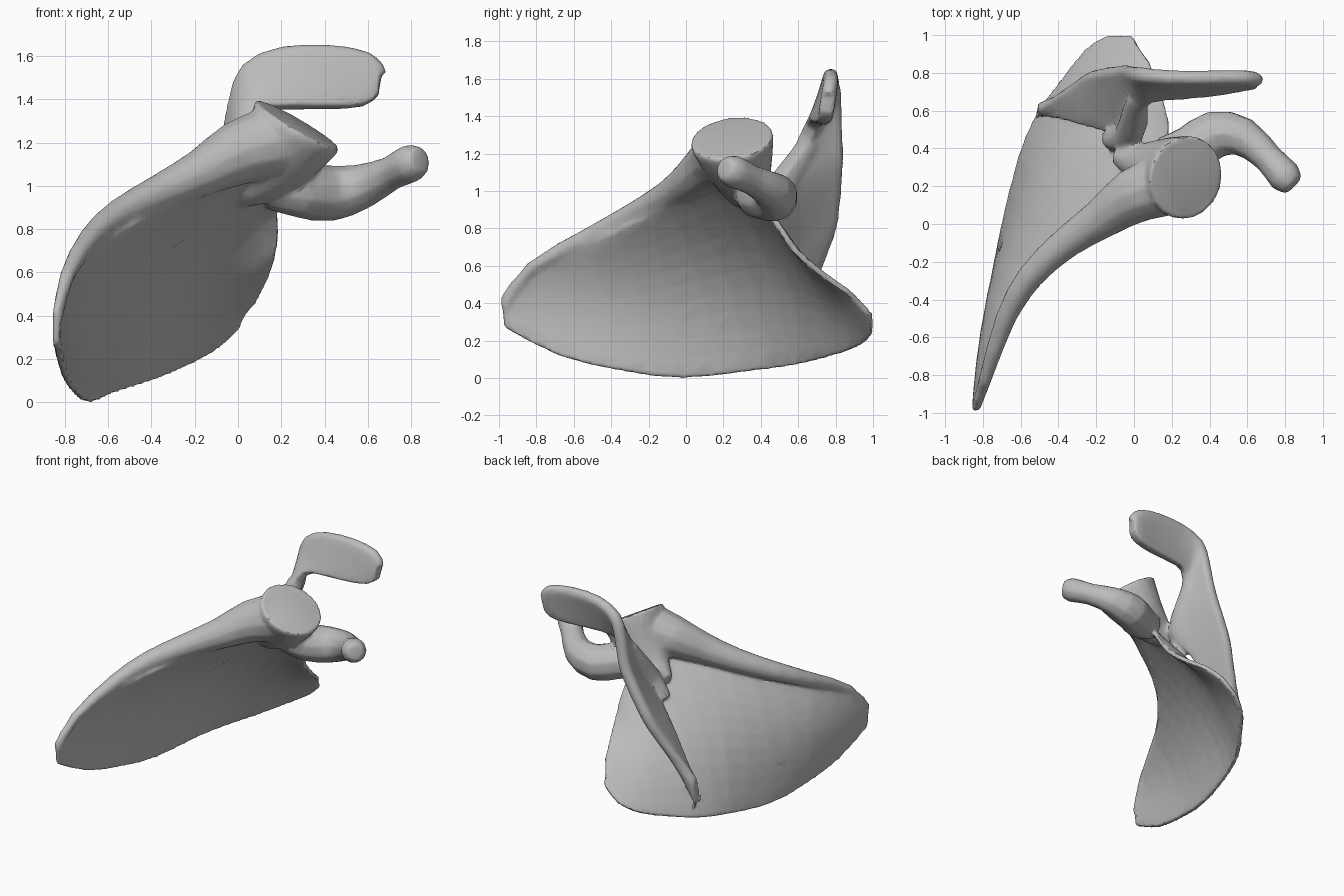
import bpy, bmesh, math
from mathutils import Vector as V

cube = bpy.data.objects.get("Cube")
if cube:
    bpy.data.objects.remove(cube)

bone = bpy.data.materials.new("bone grey")
bone.use_nodes = True
bone.diffuse_color = (0.5, 0.5, 0.5, 1)
bone.node_tree.nodes["Principled BSDF"].inputs["Base Color"].default_value = (0.5, 0.5, 0.5, 1)
parts = []


def spline(pts, steps):
    """Catmull-Rom resampling of vectors of any length."""
    pts = [V(p) for p in pts]
    out = []
    for i in range(len(pts) - 1):
        a, b, c, d = pts[max(i - 1, 0)], pts[i], pts[i + 1], pts[min(i + 2, len(pts) - 1)]
        for k in range(steps):
            t = k / steps
            out.append(b + (c - a) * (t / 2) + (a * 2 - b * 5 + c * 4 - d) * (t * t / 2)
                       + (b * 3 - a - c * 3 + d) * (t ** 3 / 2))
    return out + [pts[-1]]


def add_object(name, bm):
    bmesh.ops.recalc_face_normals(bm, faces=bm.faces)
    me = bpy.data.meshes.new(name)
    bm.to_mesh(me)
    bm.free()
    me.materials.append(bone)
    ob = bpy.data.objects.new(name, me)
    bpy.context.collection.objects.link(ob)
    parts.append(ob)
    return ob


def bridge(bm, rows, closed):
    n = len(rows[0])
    for r, s in zip(rows, rows[1:]):
        for j in range(n if closed else n - 1):
            k = (j + 1) % n
            bm.faces.new((r[j], r[k], s[k], s[j]))


def plate(name, low, high, bulge, direction, thickness, cols=10, steps=2):
    """Curved sheet between two edge curves, bowed along a direction."""
    bm = bmesh.new()
    rows = []
    bows = spline([(b, 0) for b in bulge], steps)
    for a, b, bow in zip(spline(low, steps), spline(high, steps), bows):
        rows.append([bm.verts.new(a.lerp(b, j / cols)
                     + V(direction) * bow[0] * math.sin(math.pi * j / cols))
                     for j in range(cols + 1)])
    bridge(bm, rows, False)
    mod = add_object(name, bm).modifiers.new("thickness", 'SOLIDIFY')
    mod.thickness = thickness
    mod.offset = 0


def tube(name, path, sides=12, steps=2, end_normal=None):
    """Round limb; each path entry is x, y, z, radius."""
    bm = bmesh.new()
    pts = spline(path, steps)
    rows = []
    for i, p in enumerate(pts):
        d = (pts[min(i + 1, len(pts) - 1)] - pts[max(i - 1, 0)]).xyz.normalized()
        if end_normal:
            d = d.lerp(V(end_normal).normalized(), i / (len(pts) - 1)).normalized()
        u = d.cross(V((0, 1, 0))).normalized()
        w = d.cross(u)
        rows.append([bm.verts.new(p.xyz + (u * math.cos(a) + w * math.sin(a)) * p[3])
                     for a in (math.tau * k / sides for k in range(sides))])
    bridge(bm, rows, True)
    bm.faces.new(rows[0])
    bm.faces.new(rows[-1])
    add_object(name, bm)


# Blade: medial border to lateral ridge and superior border
medial = [(-.84, -.97, .27), (-.80, -.68, .12), (-.75, -.35, .04), (-.69, -.02, 0),
          (-.60, .35, .04), (-.51, .57, .07), (-.39, .74, .11), (-.25, .92, .17),
          (-.12, .995, .24), (0, .985, .34)]
lateral = [(-.84, -.99, .43), (-.79, -.85, .6), (-.66, -.53, .72), (-.4, -.2, .88),
           (-.15, .01, .99), (.1, .27, 1.02), (.18, .45, .88), (.18, .56, .71),
           (.14, .7, .58), (.08, .86, .47)]
plate("blade", medial, lateral, (0, .03, .06, .09, .1, .1, .08, .05, .03, .01),
      (-.8, .3, .5), .035)

# Thick rounded ridge along the lateral border
tube("lateral_ridge", [(-.835, -.97, .38, .025), (-.79, -.83, .585, .035),
                       (-.68, -.5, .76, .055), (-.55, -.28, .87, .07), (-.36, -.1, .97, .085),
                       (-.17, .03, 1.06, .11), (0, .15, 1.15, .15), (.16, .21, 1.2, .17)])

# Neck ending in the flat socket
tube("neck_and_socket", [(-.1, .36, .93, .04), (.04, .32, 1.0, .11), (.17, .29, 1.11, .17),
                         (.26, .25, 1.25, .22), (.275, .247, 1.285, .222)],
     sides=20, end_normal=(.5, -.12, .86))

# Hooked process beside the socket
tube("hooked_process", [(.14, .36, .99, .1), (.29, .39, .98, .13), (.43, .475, .965, .13),
                        (.58, .46, 1.0, .105), (.71, .35, 1.06, .08), (.8, .25, 1.105, .09),
                        (.845, .205, 1.12, .06)], sides=10)

# Spine sheet rising off the blade and turning into the shoulder tip
base = [(-.52, .58, .16), (-.46, .58, .31), (-.35, .56, .49), (-.2, .52, .7), (-.03, .48, .9),
        (.04, .49, 1.05), (.05, .6, 1.22), (.1, .67, 1.34), (.22, .69, 1.36), (.42, .71, 1.36),
        (.58, .74, 1.37), (.65, .75, 1.42)]
crest = [(-.5, .6, .36), (-.36, .68, .56), (-.28, .73, .7), (-.21, .77, .84), (-.07, .795, 1.12),
         (-.03, .795, 1.25), (0, .79, 1.4), (.05, .785, 1.53), (.2, .775, 1.605),
         (.42, .775, 1.615), (.6, .775, 1.58), (.66, .76, 1.51)]
plate("spine_and_shoulder_tip", base, crest, (0, .01, .03, .04, .04, .04, .02, 0, 0, 0, 0, 0),
      (.1, -.6, -.2), .08, cols=6)

# Rounded lip along the crest
tube("crest_lip", [p + (r,) for p, r in zip(crest, (.02, .035, .04, .045, .045, .045, .045,
                                                   .045, .04, .04, .04, .035))], sides=8)

# Buttress blending the spine into the neck
tube("spine_buttress", [(-.13, .45, .82, .06), (-.03, .47, .96, .08), (0, .58, 1.13, .07),
                        (.02, .67, 1.27, .055)], sides=10)

# Fuse the parts into one smooth bone
bpy.ops.object.select_all(action='DESELECT')
for ob in parts:
    ob.select_set(True)
bpy.context.view_layer.objects.active = parts[0]
bpy.ops.object.convert(target='MESH')
bpy.ops.object.join()
shoulder_blade = bpy.context.object
shoulder_blade.name = "shoulder_blade"
remesh = shoulder_blade.modifiers.new("fuse", 'REMESH')
remesh.mode = 'VOXEL'
remesh.voxel_size = .012
soften = shoulder_blade.modifiers.new("soften", 'SMOOTH')
soften.factor = .5
soften.iterations = 8
reduce = shoulder_blade.modifiers.new("reduce", 'DECIMATE')
reduce.ratio = .08
bpy.ops.object.convert(target='MESH')
shoulder_blade.data.materials.clear()
shoulder_blade.data.materials.append(bone)
bpy.ops.object.shade_smooth_by_angle(angle=math.radians(40))
